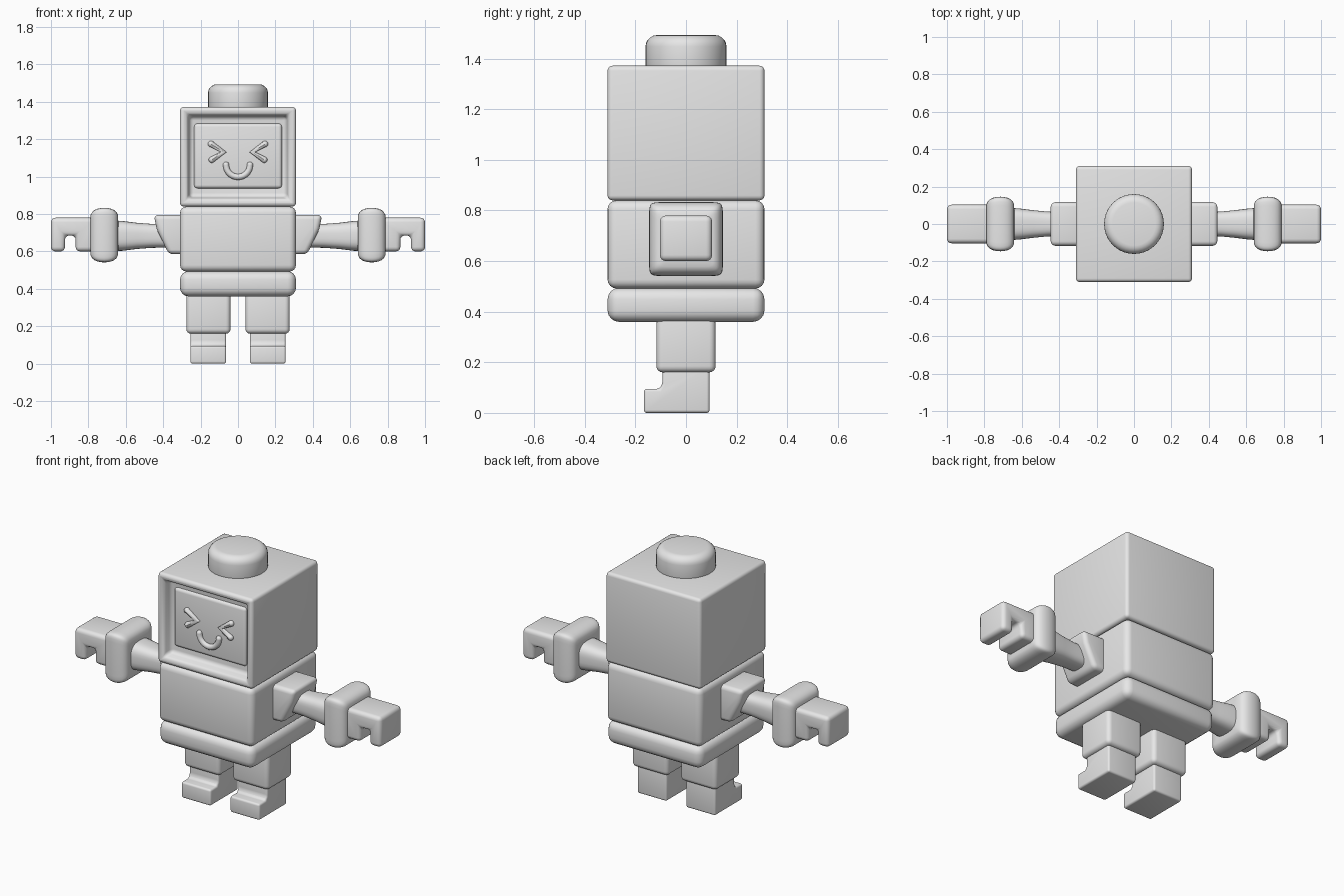
import bpy, bmesh, math
from mathutils import Vector

if "Cube" in bpy.data.objects:
    bpy.data.objects.remove(bpy.data.objects["Cube"], do_unlink=True)

GREY = (0.8, 0.8, 0.8, 1)
grey = bpy.data.materials.new("light_grey")
grey.use_nodes = True
grey.diffuse_color = GREY
for node in grey.node_tree.nodes:
    if node.type == 'BSDF_PRINCIPLED':
        node.inputs["Base Color"].default_value = GREY


def finish(bm, name, bevel=0.0, segments=4):
    """Round the hard edges, shade smooth and add the object."""
    bmesh.ops.recalc_face_normals(bm, faces=bm.faces[:])
    if bevel:
        hard = [e for e in bm.edges if e.calc_face_angle(0) > 0.5]
        bmesh.ops.bevel(bm, geom=hard, offset=bevel, segments=segments,
                        profile=0.5, affect='EDGES', clamp_overlap=True)
    mesh = bpy.data.meshes.new(name)
    bm.to_mesh(mesh)
    bm.free()
    mesh.materials.append(grey)
    mesh.polygons.foreach_set("use_smooth", [True] * len(mesh.polygons))
    mesh.set_sharp_from_angle(angle=math.radians(40))
    obj = bpy.data.objects.new(name, mesh)
    bpy.context.scene.collection.objects.link(obj)
    return obj


def box_mesh(low, high):
    bm = bmesh.new()
    bmesh.ops.create_cube(bm, size=1)
    for v in bm.verts:
        v.co = Vector([(a + b) / 2 + c * (b - a) for a, b, c in zip(low, high, v.co)])
    return bm


def box(name, low, high, bevel):
    return finish(box_mesh(low, high), name, bevel)


def prism(name, outline, place, start, end, bevel):
    """Extrude a 2D outline; place(u, v, w) gives the 3D position."""
    bm = bmesh.new()
    rings = [[bm.verts.new(place(u, v, w)) for u, v in outline] for w in (start, end)]
    bridge(bm, rings)
    return finish(bm, name, bevel)


def bridge(bm, rings):
    n = len(rings[0])
    for a, b in zip(rings, rings[1:]):
        for i in range(n):
            j = (i + 1) % n
            bm.faces.new((a[i], a[j], b[j], b[i]))
    bm.faces.new(rings[0])
    bm.faces.new(rings[-1])


def loft(name, stations, side, z, power, sides=32):
    """Rounded-square rings strung along x."""
    bm = bmesh.new()
    rings = []
    for x, half_y, half_z in stations:
        ring = []
        for i in range(sides):
            t = math.tau * (i + 0.5) / sides
            c, s = math.cos(t), math.sin(t)
            y = math.copysign(abs(c) ** (2 / power), c) * half_y
            h = math.copysign(abs(s) ** (2 / power), s) * half_z
            ring.append(bm.verts.new((side * x, y, z + h)))
        rings.append(ring)
    bridge(bm, rings)
    return finish(bm, name)


def tube(name, points, radius, y):
    """Round-ended tube lying on the screen."""
    curve = bpy.data.curves.new(name, 'CURVE')
    curve.dimensions = '3D'
    curve.bevel_depth = radius
    curve.bevel_resolution = 3
    spline = curve.splines.new('POLY')
    spline.points.add(len(points) - 1)
    for p, (x, z) in zip(spline.points, points):
        p.co = (x, y, z, 1)
    temp = bpy.data.objects.new(name, curve)
    mesh = bpy.data.meshes.new_from_object(temp)
    bm = bmesh.new()
    bm.from_mesh(mesh)
    bpy.data.objects.remove(temp)
    bpy.data.meshes.remove(mesh)
    for x, z in (points[0], points[-1]):
        ball = bmesh.ops.create_uvsphere(bm, u_segments=12, v_segments=8, radius=radius)
        bmesh.ops.translate(bm, verts=ball["verts"], vec=(x, y, z))
    return finish(bm, name)


# Head with a framed, sunken front
bm = box_mesh((-0.31, -0.31, 0.84), (0.31, 0.31, 1.372))
front = min(bm.faces, key=lambda f: f.calc_center_median().y)
bmesh.ops.inset_region(bm, faces=[front], thickness=0.055)
bmesh.ops.inset_region(bm, faces=[front], thickness=0.02, depth=-0.06)
finish(bm, "head", 0.028)
box("screen", (-0.235, -0.265, 0.937), (0.235, -0.2, 1.284), 0.018)

# Round knob on top
bm = bmesh.new()
bmesh.ops.create_cone(bm, cap_ends=True, segments=40, radius1=0.16, radius2=0.16, depth=0.16)
bmesh.ops.translate(bm, verts=bm.verts[:], vec=(0, 0, 1.413))
finish(bm, "head_knob", 0.045, 5)

# Face
FACE_Y = -0.268
smile = [(0.064 * math.cos(a), 1.062 + 0.064 * math.sin(a))
         for a in (math.pi * (1 + i / 14) for i in range(15))]
tube("smile", smile, 0.017, FACE_Y)

# Trunk
box("torso", (-0.31, -0.31, 0.492), (0.31, 0.31, 0.84), 0.035)
box("hips", (-0.31, -0.31, 0.36), (0.31, 0.31, 0.494), 0.045)

SHOULDER = [(0.28, 0.795), (0.45, 0.795), (0.435, 0.72), (0.37, 0.585), (0.28, 0.585)]
HAND = [(0.75, 0.78), (1.0, 0.78), (1.0, 0.6), (0.925, 0.6), (0.925, 0.685),
        (0.868, 0.685), (0.868, 0.6), (0.75, 0.6)]
FOOT = [(0.093, 0), (0.093, 0.19), (-0.093, 0.19), (-0.093, 0.115), (-0.105, 0.095),
        (-0.166, 0.095), (-0.166, 0)]
FOREARM = [(0.34, 0.065, 0.062), (0.46, 0.066, 0.064), (0.54, 0.074, 0.07),
           (0.62, 0.084, 0.08), (0.68, 0.086, 0.082)]
# Cuff: rounded bulge along the arm
CUFF = [(0.715 - 0.075 * math.cos(a), r, r) for a, r in
        ((math.pi * i / 12, 0.075 + 0.071 * math.sin(math.pi * i / 12) ** 0.55)
         for i in range(13))]

for label, side in (("left", 1), ("right", -1)):
    def across(u, v, w):
        return (side * u, w, v)

    def along(u, v, w):
        return (side * w, u, v)

    # Eye
    tube(label + "_eye", [(side * 0.144, 1.174), (side * 0.077, 1.131),
                          (side * 0.14, 1.09)], 0.017, FACE_Y)
    # Arm
    prism(label + "_shoulder", SHOULDER, across, -0.117, 0.117, 0.025)
    loft(label + "_forearm", FOREARM, side, 0.683, 3)
    loft(label + "_cuff", CUFF, side, 0.687, 12)
    prism(label + "_hand", HAND, across, -0.103, 0.103, 0.024)
    # Leg
    x0, x1 = sorted((side * 0.04, side * 0.276))
    box(label + "_thigh", (x0, -0.117, 0.16), (x1, 0.117, 0.4), 0.025)
    prism(label + "_foot", FOOT, along, 0.063, 0.255, 0.027)
